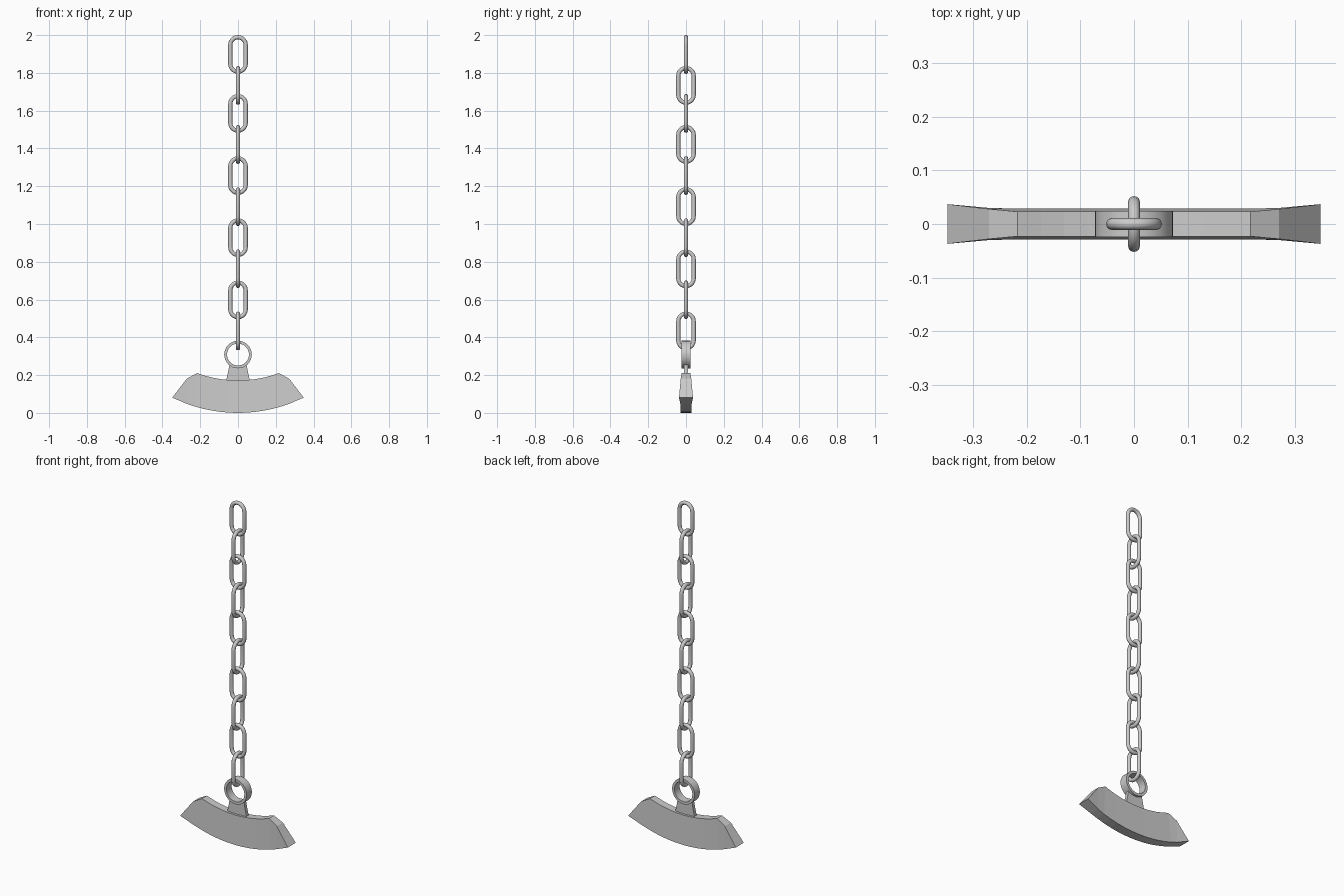
import bpy, bmesh
from math import sin, cos, pi, sqrt

if "Cube" in bpy.data.objects:
    bpy.data.objects.remove(bpy.data.objects["Cube"])


def finish(bm, name, smooth=None):
    bmesh.ops.remove_doubles(bm, verts=bm.verts, dist=1e-5)
    bmesh.ops.recalc_face_normals(bm, faces=bm.faces)
    me = bpy.data.meshes.new(name)
    bm.to_mesh(me)
    bm.free()
    ob = bpy.data.objects.new(name, me)
    bpy.context.collection.objects.link(ob)
    if smooth:
        bpy.ops.object.select_all(action='DESELECT')
        ob.select_set(True)
        bpy.context.view_layer.objects.active = ob
        bpy.ops.object.shade_smooth_by_angle(angle=smooth)
    return ob


def skin(bm, rings, closed):
    """Bridge rings of points with quads; close into a loop if asked."""
    vs = [[bm.verts.new(p) for p in r] for r in rings]
    n = len(vs[0])
    for i in range(len(vs) if closed else len(vs) - 1):
        a, b = vs[i], vs[(i + 1) % len(vs)]
        for j in range(n):
            k = (j + 1) % n
            bm.faces.new((a[j], a[k], b[k], b[j]))


# Chain link: round wire swept along a stadium path in the XZ plane
R, WIRE, HALF, ARC, SIDES = 0.041, 0.011, 0.0505, 10, 12


def link_mesh():
    bm = bmesh.new()
    rings = []
    for up in (1, -1):
        for i in range(ARC + 1):
            a = pi * i / ARC + (0 if up > 0 else pi)
            ring = []
            for j in range(SIDES):
                t = 2 * pi * j / SIDES
                r = R + WIRE * cos(t)
                ring.append((r * cos(a), WIRE * sin(t), r * sin(a) + up * HALF))
            rings.append(ring)
    skin(bm, rings, True)
    return finish(bm, "chain_link_1", pi / 4)


first = link_mesh()
tops = [2.0, 1.836] + [1.688 - 0.1645 * i for i in range(8)]
for i, top in enumerate(tops):
    ob = first if i == 0 else first.copy()
    if i:
        ob.name = f"chain_link_{i + 1}"
        bpy.context.collection.objects.link(ob)
    ob.location.z = top - R - WIRE - HALF
    ob.rotation_euler.z = (i % 2) * pi / 2

# Hanging ring: flat band with its axis along y
bm = bmesh.new()
rings = []
for i in range(32):
    a = 2 * pi * i / 32
    rings.append([(r * cos(a), y, 0.309 + r * sin(a))
                  for r, y in ((0.073, -0.024), (0.073, 0.024), (0.058, 0.024), (0.058, -0.024))])
skin(bm, rings, True)
finish(bm, "hanging_ring", pi / 6)

# Neck between ring and blade
bm = bmesh.new()
outline = [(-0.064, 0.165), (0.064, 0.165), (0.052, 0.22), (0.045, 0.256),
           (0.02, 0.246), (-0.02, 0.246), (-0.045, 0.256), (-0.052, 0.22)]
f = bm.faces.new([bm.verts.new((x, -0.01, z)) for x, z in outline])
ext = bmesh.ops.extrude_face_region(bm, geom=[f])
bmesh.ops.translate(bm, vec=(0, 0.02, 0),
                    verts=[v for v in ext['geom'] if isinstance(v, bmesh.types.BMVert)])
finish(bm, "neck")


# Blade: lofted crescent with flared, pointed ends
def low(x):
    return 0.003 + 0.79 - sqrt(0.79 ** 2 - x * x)


def high(x):
    return 0.175 + 0.63 - sqrt(0.63 ** 2 - x * x)


N = 5
half = [(0.217 * i / N, high(0.217 * i / N), 0.023, 0.23 * i / N, 0.029) for i in range(N + 1)]
half.append((0.271, 0.184, 0.028, 0.271, 0.030))
half.append((0.348, low(0.348), 0.037, 0.348, 0.037))
stations = [(-a, b, c, -d, e) for a, b, c, d, e in half[:0:-1]] + half
bm = bmesh.new()
skin(bm, [[(xt, -yt, zt), (xt, yt, zt), (xb, yb, low(xb)), (xb, -yb, low(xb))]
          for xt, zt, yt, xb, yb in stations], False)
bmesh.ops.remove_doubles(bm, verts=bm.verts, dist=1e-5)
blade = finish(bm, "blade")

# Rest exactly on the ground
blade.location.z = -0.003
